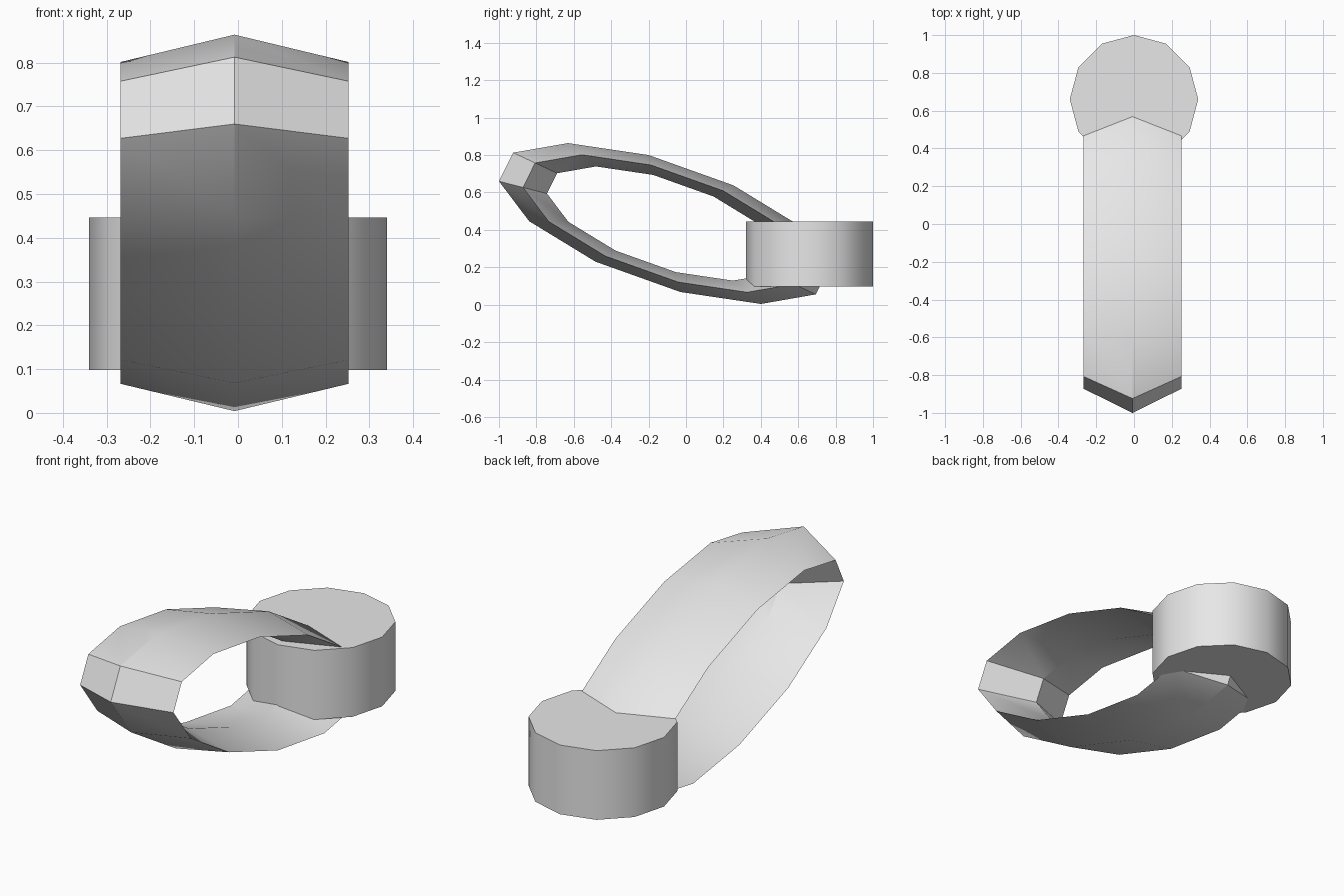
import bpy
import math
from mathutils import Matrix, Vector

cube = bpy.data.objects.get("Cube")
if cube:
    bpy.data.objects.remove(cube, do_unlink=True)

GREY = (0.8, 0.8, 0.8, 1.0)
material = bpy.data.materials.new("plain grey")
material.use_nodes = True
material.diffuse_color = GREY
for node in material.node_tree.nodes:
    if node.type == 'BSDF_PRINCIPLED':
        node.inputs["Base Color"].default_value = GREY


def finish(name):
    """Name, colour and shade the newly added part."""
    part = bpy.context.object
    part.name = part.data.name = name
    part.data.materials.clear()
    part.data.materials.append(material)
    bpy.ops.object.shade_smooth_by_angle(angle=math.radians(30.5))
    return part


# Tilted oval band: a diamond-section ring stretched along two slanted axes
MINOR = 0.145
bpy.ops.mesh.primitive_torus_add(major_segments=12, minor_segments=4,
                                 major_radius=1 - MINOR, minor_radius=MINOR)
long_axis = Vector((0, -0.885, 0.226))
short_axis = Vector((0, -0.085, 0.366))
width_axis = Vector((-0.26 / MINOR, 0, 0))
shape = Matrix((long_axis, short_axis, width_axis)).transposed().to_4x4()
shape.translation = (-0.008, -0.115, 0.434)
bpy.context.object.data.transform(shape)
finish("oval_band")

# Upright drum that closes the rear of the band
BOTTOM, TOP = 0.098, 0.446
bpy.ops.mesh.primitive_cylinder_add(vertices=12, radius=0.34, depth=TOP - BOTTOM,
                                    location=(0, 0.66, (BOTTOM + TOP) / 2))
finish("rear_drum")
